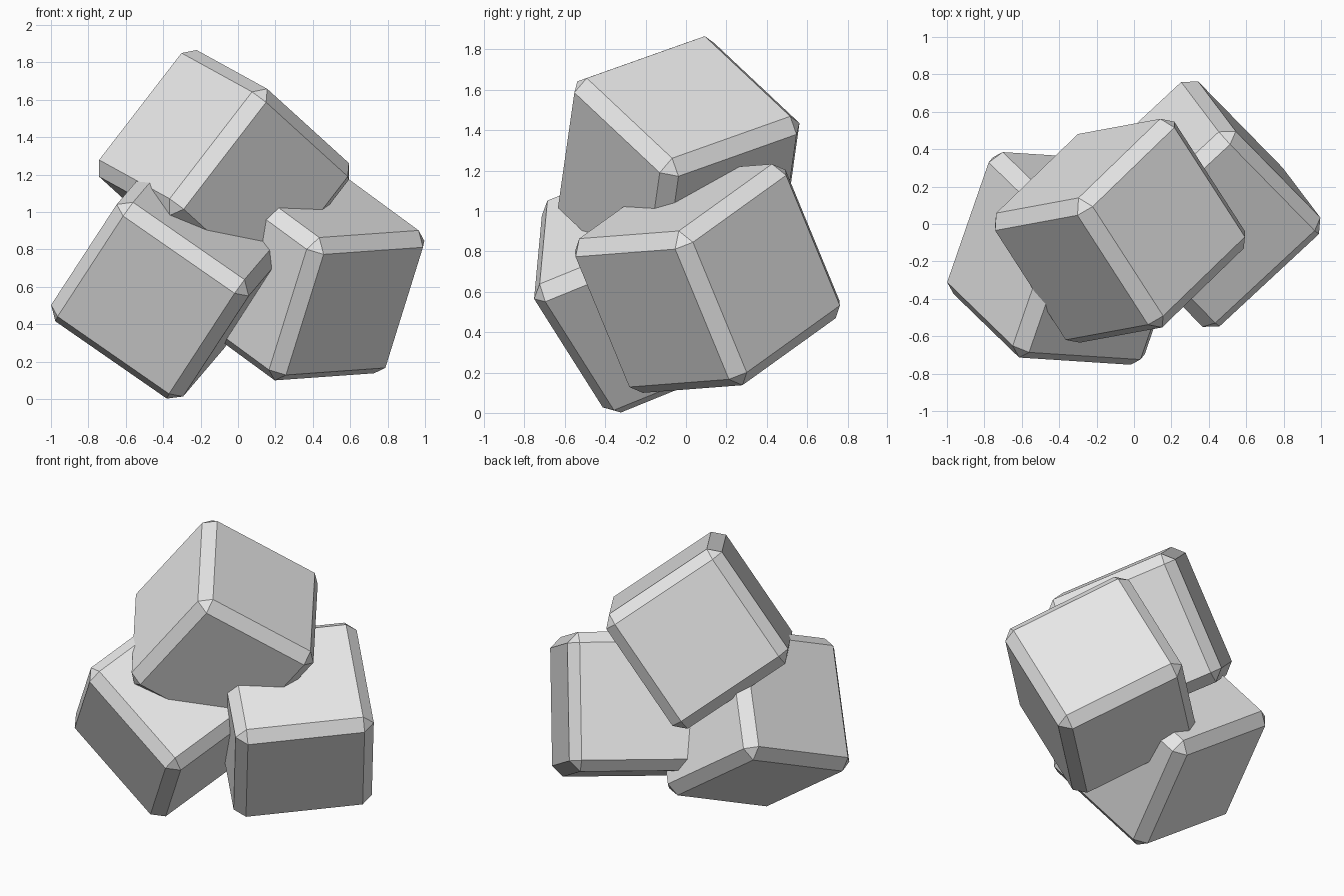
import bpy
from mathutils import Matrix, Vector

old = bpy.data.objects.get("Cube")
if old:
    bpy.data.objects.remove(old, do_unlink=True)

SIDE, BEVEL = 0.86, 0.067

# One plain grey for every block
grey = bpy.data.materials.new("stone_grey")
grey.use_nodes = True
COLOUR = (0.8, 0.8, 0.8, 1)
grey.diffuse_color = COLOUR
grey.node_tree.nodes["Principled BSDF"].inputs["Base Color"].default_value = COLOUR


def block(name, centre, edge_a, edge_b):
    """Chamfered cube whose local x and y axes follow two edge directions."""
    x = Vector(edge_a).normalized()
    y = Vector(edge_b)
    y = (y - x * y.dot(x)).normalized()
    turn = Matrix((x, y, x.cross(y))).transposed()
    bpy.ops.mesh.primitive_cube_add(size=SIDE)
    ob = bpy.context.object
    ob.name = name
    ob.matrix_world = Matrix.Translation(centre) @ turn.to_4x4()
    ob.data.materials.append(grey)
    chamfer = ob.modifiers.new("chamfer", 'BEVEL')
    chamfer.width = BEVEL
    chamfer.segments = 1
    return ob


# Two tumbled blocks on the ground, a third resting on them
block("top_block", (-0.075, -0.036, 1.225), (0.40, -0.62, -0.22), (0.46, 0.46, -0.42))
block("front_block", (-0.36, -0.184, 0.657), (0.62, -0.04, -0.43), (-0.37, 0.36, -0.57))
block("side_block", (0.355, 0.106, 0.666), (0.56, 0.52, 0.04), (-0.21, 0.29, -0.69))
